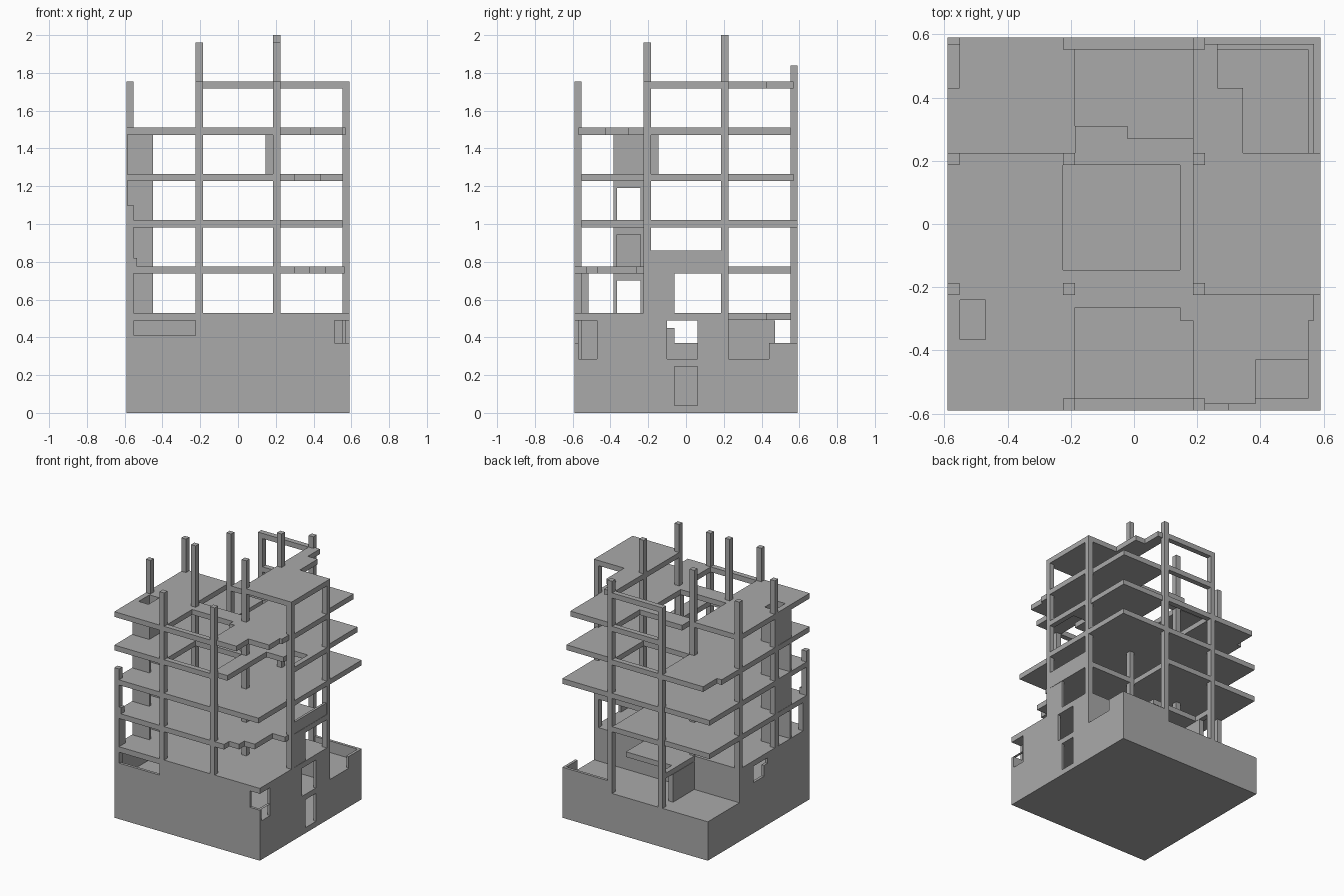
import bpy, bmesh
from mathutils import Matrix, Vector

if "Cube" in bpy.data.objects:
    bpy.data.objects.remove(bpy.data.objects["Cube"])

concrete = bpy.data.materials.new("concrete_grey")
concrete.use_nodes = True
grey = (0.4, 0.4, 0.4, 1)
concrete.diffuse_color = grey
concrete.node_tree.nodes["Principled BSDF"].inputs["Base Color"].default_value = grey

# Shared dimensions
edge = 0.59                          # outer face of the building
thick = 0.038                        # slabs, beams and columns
wall = 0.02
inner = edge - wall                  # inner face of the walls
axis = 0.205                         # centre line of the middle columns
near = axis - thick / 2              # faces of the middle columns
far = axis + thick / 2
base_top = 0.53
storey = 0.245


def box(name, xs, ys, zs):
    """A box between two x, two y and two z positions."""
    bm = bmesh.new()
    spans = (xs, ys, zs)
    middle = Vector([sum(span) / 2 for span in spans])
    size = Matrix.Diagonal([high - low for low, high in spans] + [1])
    bmesh.ops.create_cube(bm, size=1, matrix=Matrix.Translation(middle) @ size)
    mesh = bpy.data.meshes.new(name)
    bm.to_mesh(mesh)
    bm.free()
    mesh.materials.append(concrete)
    obj = bpy.data.objects.new(name, mesh)
    bpy.context.collection.objects.link(obj)
    return obj


def cut(obj, xs, ys, zs):
    """Cut a box out of an object."""
    cutter = box("cutter", xs, ys, zs)
    cutter.hide_render = True
    modifier = obj.modifiers.new("cut", "BOOLEAN")
    modifier.operation = "DIFFERENCE"
    modifier.solver = "EXACT"
    modifier.object = cutter
    bpy.context.view_layer.objects.active = obj
    bpy.ops.object.modifier_apply(modifier=modifier.name)
    bpy.data.objects.remove(cutter)


def slab(name, level, xs, ys):
    """A flat piece whose top lies on the given floor level above the base."""
    top = base_top + level * storey
    return box(f"{name}_{level}", xs, ys, (top - thick, top))


def steps(name, level, corners):
    """A broken slab in the front right bay, stepping back towards the right."""
    start = near
    for x, y in corners:
        slab(name, level, (start, x), (y, far))
        start = x


# Spans of the walls, bays and storeys
plus_wall = (0.5, 0.7)
minus_wall = (-0.7, -0.5)
whole = (-edge, edge)
inside = (-inner, inner)
centre = (-near, near)
centre_wide = (-far, far)
lower_bay = (-edge, -near)
upper_bay = (near, edge)
lower_storey = (0.04, storey)
upper_storey = (storey + 0.04, base_top - 0.04)
second_floor, upper_ceiling = upper_storey
sill = 0.37
sky = 0.7

# Hollow two-storey base with an open, broken back bay
base = box("base_walls", whole, whole, (0, base_top))
cut(base, inside, inside, lower_storey)
cut(base, inside, (-inner, near), upper_storey)
cut(base, inside, (far, inner), (second_floor, sky))
cut(base, (-sky, axis), (far, sky), (second_floor, sky))
cut(base, (-sky, sky), (far, sky), (sill, sky))
cut(base, plus_wall, (far, 0.44), (second_floor, sky))

# Windows and broken openings in the base
small_window = (-0.06, 0.06)
wide_window = (-0.1, 0.06)
cut(base, plus_wall, small_window, lower_storey)
cut(base, plus_wall, wide_window, upper_storey)
cut(base, minus_wall, small_window, (sill, upper_ceiling))
cut(base, minus_wall, wide_window, (0.45, upper_ceiling))
cut(base, (-0.55, -far), minus_wall, (0.41, upper_ceiling))
cut(base, (0.51, sky), (-sky, -0.47), (sill, upper_ceiling))
cut(base, (inner, sky), (-inner, -0.47), (second_floor, sill))

# Partition and remains of the ceiling in the back bay
box("back_partition", (-far, -near), (near, 0.47), (second_floor, upper_ceiling))
slab("back_partition_beam", 0, (-far, -near), (near, inner))
slab("back_ceiling_remains", 0, centre, (near, 0.43))

# Columns on a regular grid, each broken off at its own height
grid = (thick / 2 - edge, -axis, axis, edge - thick / 2)
usual = base_top + 5 * storey
column_tops = (
    (1.1, usual, usual, None),
    (usual, 1.96, 1.89, usual),
    (usual, 1.96, 2, 1.84),
    (None, usual, usual, None),
)
for x, row in zip(grid, column_tops):
    for y, top in zip(grid, row):
        if top:
            half = thick / 2
            box("column", (x - half, x + half), (y - half, y + half), (0, top))

# Edge beams that remain where the slabs have gone
beam_in = edge - thick
for level in range(1, 6):
    slab("right_edge_beam", level, (beam_in, edge), centre)
    slab("back_edge_beam", level, centre, (beam_in, edge))
    if level < 5:
        slab("front_edge_beam", level, centre, (-edge, -beam_in))

# Whole slabs of the two lowest floors
for level in (1, 2):
    slab("left_floor", level, lower_bay, (-edge, inner))
    slab("middle_floor", level, centre, (-edge, inner))

# First floor: staircase-shaped break at the front right
steps("front_right_floor", 1, [(0.3, -edge), (0.38, -0.53), (0.465, -0.47), (0.565, -far - 0.04)])

# Second floor: nearly complete
steps("front_right_floor", 2, [(beam_in, -beam_in), (edge, -far)])
slab("back_right_floor", 2, upper_bay, (far, edge))

# Third floor: right side broken away, back middle open
slab("left_floor", 3, lower_bay, (-edge, 0.43))
slab("left_floor_end", 3, (-beam_in, -near), (0.43, edge))
slab("middle_floor", 3, centre, centre_wide)
steps("front_right_floor", 3, [(0.3, -beam_in), (0.44, -0.1), (inner, wall)])
slab("back_right_floor", 3, (near, inner), (far, inner))

# Fourth floor: openings for the shaft and for a square hole in the middle
shaft_x, shaft_y = (-0.55, -0.47), (-0.365, -0.24)
hole_x, hole_y = (-far, near - 0.04), (-near + 0.04, near)
left_floor = slab("left_floor", 4, lower_bay, (-edge, far))
cut(left_floor, shaft_x, shaft_y, (1, 2))
cut(left_floor, hole_x, hole_y, (1, 2))
middle_floor = slab("middle_floor", 4, centre, (-0.305, far))
cut(middle_floor, hole_x, hole_y, (1, 2))
cut(middle_floor, (-near, near - 0.04), (-0.4, -0.265), (1, 2))
slab("back_middle_floor", 4, centre, (far, 0.27))
slab("back_middle_floor_end", 4, (-near, -wall), (0.27, 0.31))
steps("front_right_floor", 4, [(0.385, -inner), (beam_in, -0.43), (inner, -0.305)])
slab("back_right_floor", 4, (near, beam_in), (far, beam_in))

# Top floor: one bay with a broken strip behind it
slab("right_floor", 5, upper_bay, centre_wide)
slab("back_right_floor", 5, (near, 0.265), (far, inner))
slab("back_right_floor_end", 5, (0.265, 0.345), (far, 0.43))

# Hollow lift shaft with doors inside and openings outside
shaft = box("lift_shaft", (wall / 9 - edge, -0.45), (-0.385, -far), (0.5, 1.475))
cut(shaft, shaft_x, shaft_y, (0.4, 1.6))
for level in range(3):
    floor = base_top + level * storey
    cut(shaft, (-0.5, -0.4), shaft_y, (floor, floor + 0.17))
    if level != 1:
        cut(shaft, (-sky, -0.52), shaft_y, (floor, floor + storey - thick))

# Leftover wall pieces between the floors
first_floor = base_top + storey
right_face = (inner, edge - wall / 9)
box("right_parapet", right_face, centre, (first_floor, 0.86))
box("right_wall_piece", right_face, (-near, -0.06), (base_top, first_floor))
box("hole_post", (near - 0.04, near), (-near, -near + 0.04), (1.25, 1.49))
box("front_wall_stub", (-edge, -beam_in), (-beam_in, -0.515), (base_top, first_floor))
box("front_ledge_stub", (-beam_in, -0.535), (-edge, -beam_in), (first_floor, 0.82))
